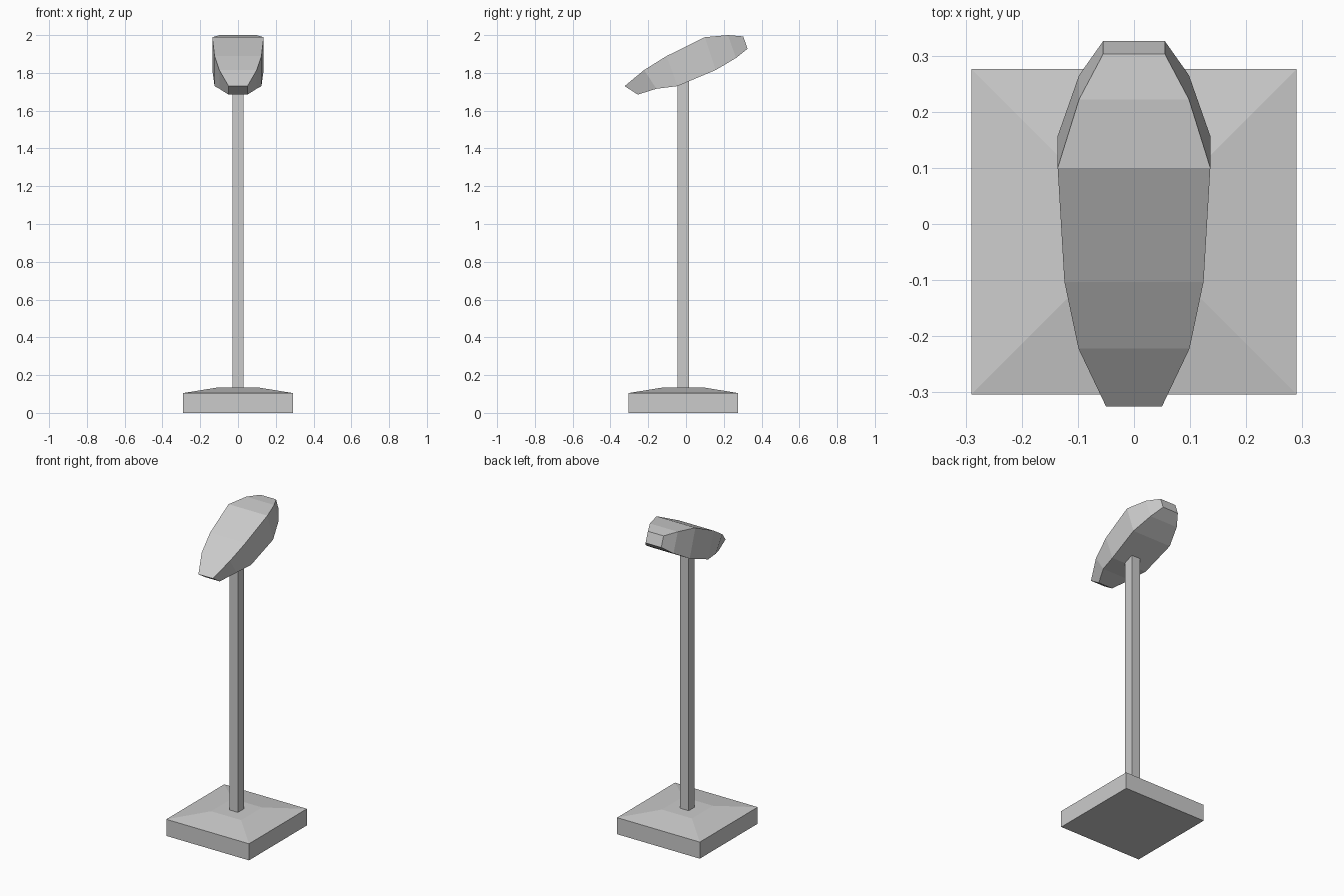
import bpy

if "Cube" in bpy.data.objects:
    bpy.data.objects.remove(bpy.data.objects["Cube"])

CY = -0.014  # y centre of base and pole


def add_mesh(name, verts, faces):
    mesh = bpy.data.meshes.new(name)
    mesh.from_pydata(verts, [], faces)
    mesh.update()
    obj = bpy.data.objects.new(name, mesh)
    bpy.context.collection.objects.link(obj)
    return obj


def loft(name, rings):
    """Skin a list of four-point rings and cap both ends."""
    verts = [p for ring in rings for p in ring]
    faces = [(0, 3, 2, 1)]
    for i in range(len(rings) - 1):
        a, b = 4 * i, 4 * i + 4
        for j in range(4):
            k = (j + 1) % 4
            faces.append((a + j, a + k, b + k, b + j))
    n = len(verts) - 4
    faces.append((n, n + 1, n + 2, n + 3))
    return add_mesh(name, verts, faces)


def square(r, z):
    return [(-r, CY - r, z), (r, CY - r, z), (r, CY + r, z), (-r, CY + r, z)]


# Square foot with a shallow sloped top
loft("base", [square(0.29, 0), square(0.29, 0.105), square(0.105, 0.135)])

# Square pole, running just into the head
loft("pole", [square(0.03, 0.13), square(0.03, 1.76)])

# Tilted faceted head: half width, top (y, z), bottom (y, z)
stations = [
    (0.050, (-0.325, 1.730), (-0.255, 1.685)),
    (0.099, (-0.222, 1.815), (-0.157, 1.716)),
    (0.124, (-0.103, 1.889), (-0.045, 1.730)),
    (0.136, (0.100, 1.989), (0.157, 1.815)),
    (0.098, (0.222, 2.000), (0.265, 1.879)),
    (0.055, (0.303, 1.993), (0.326, 1.928)),
]
loft("head", [[(-w, *t), (w, *t), (w, *b), (-w, *b)] for w, t, b in stations])

# Make all normals point outwards
import bmesh
for obj in bpy.context.collection.objects:
    bm = bmesh.new()
    bm.from_mesh(obj.data)
    bmesh.ops.recalc_face_normals(bm, faces=bm.faces)
    bm.to_mesh(obj.data)
    bm.free()
